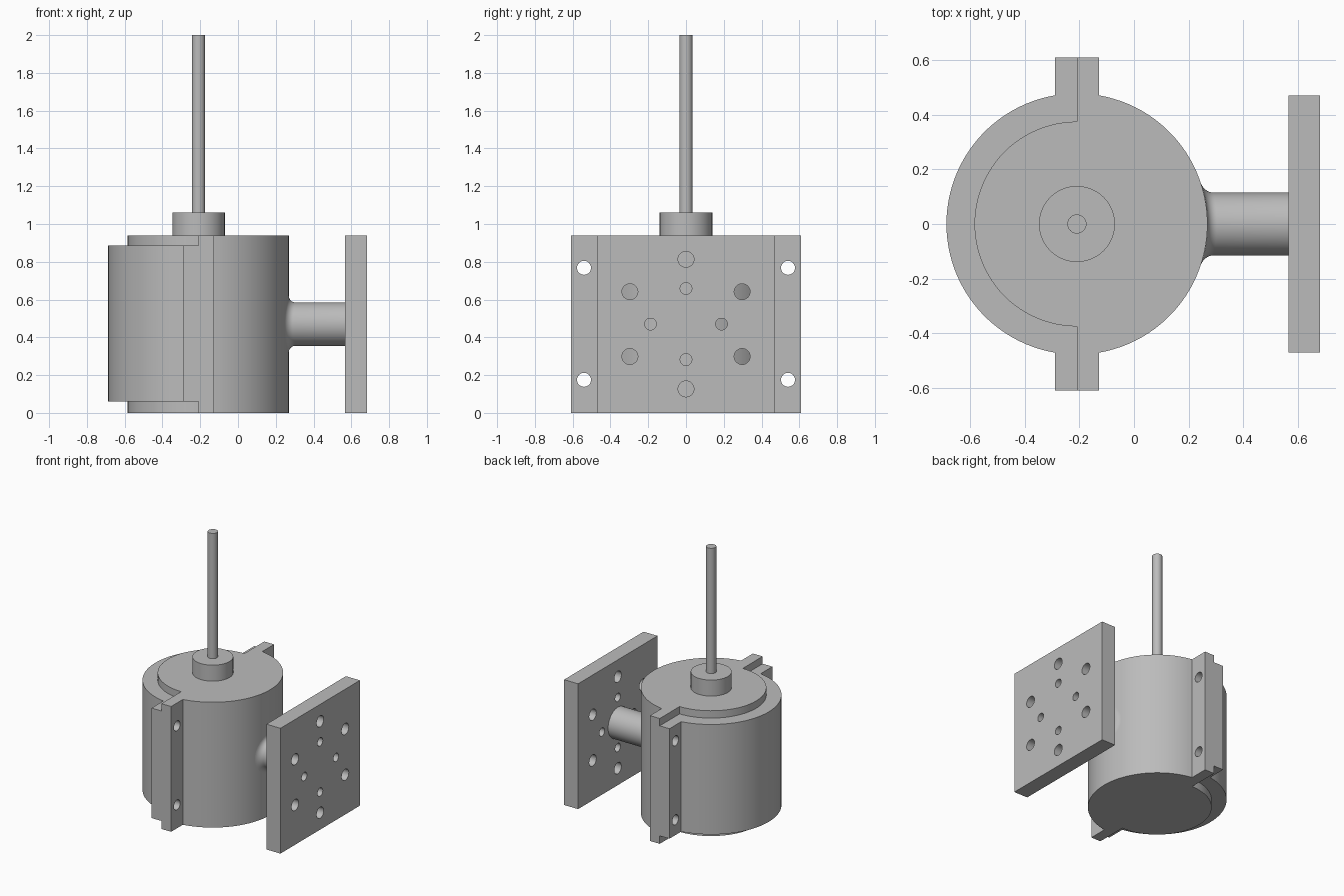
import bpy, bmesh, math
from mathutils import Matrix, Vector

if "Cube" in bpy.data.objects:
    bpy.data.objects.remove(bpy.data.objects["Cube"])

AXIS = -0.209            # x of the vertical body axis
OUTER, INNER = 0.478, 0.375
EAR_Y, EAR_W = 0.61, 0.081
HEIGHT = 0.94
MID = HEIGHT / 2

metal = bpy.data.materials.new("plain grey metal")
metal.use_nodes = True
grey = (0.5, 0.5, 0.5, 1)
metal.diffuse_color = grey
metal.node_tree.nodes["Principled BSDF"].inputs["Base Color"].default_value = grey


def finish(name, bm):
    bmesh.ops.recalc_face_normals(bm, faces=bm.faces)
    mesh = bpy.data.meshes.new(name)
    bm.to_mesh(mesh)
    bm.free()
    mesh.materials.append(metal)
    obj = bpy.data.objects.new(name, mesh)
    bpy.context.collection.objects.link(obj)
    return obj


def smooth(obj):
    bpy.ops.object.select_all(action='DESELECT')
    obj.select_set(True)
    bpy.context.view_layer.objects.active = obj
    bpy.ops.object.shade_smooth_by_angle(angle=math.radians(30))


def cylinder(name, radius, z0, z1, segments):
    bm = bmesh.new()
    bmesh.ops.create_cone(bm, cap_ends=True, segments=segments, radius1=radius, radius2=radius,
                          depth=z1 - z0, matrix=Matrix.Translation((AXIS, 0, (z0 + z1) / 2)))
    smooth(finish(name, bm))


def drill(obj, x, holes):
    """Cut round holes along x; each hole is (y, z, radius)."""
    bm = bmesh.new()
    turn = Matrix.Rotation(math.pi / 2, 4, 'Y')
    for y, z, r in holes:
        bmesh.ops.create_cone(bm, cap_ends=True, segments=32, radius1=r, radius2=r, depth=0.4,
                              matrix=Matrix.Translation((x, y, z)) @ turn)
    cutter = finish("hole_cutter", bm)
    cutter.hide_render = True
    mod = obj.modifiers.new("holes", 'BOOLEAN')
    mod.operation, mod.solver, mod.object = 'DIFFERENCE', 'EXACT', cutter
    bpy.context.view_layer.objects.active = obj
    bpy.ops.object.modifier_apply(modifier=mod.name)
    bpy.data.objects.remove(cutter)
    smooth(obj)


def arc(radius, start, end, steps=48):
    angles = [start + (end - start) * i / steps for i in range(steps + 1)]
    return [(radius * math.cos(a), radius * math.sin(a)) for a in angles]


def clamp_half(name, side, z0, z1):
    """Half ring with two bolting ears; side is +1 or -1 along x."""
    reach = math.acos(EAR_W / OUTER)
    profile = [(0, -EAR_Y), (EAR_W, -EAR_Y)] + arc(OUTER, -reach, reach)
    profile += [(EAR_W, EAR_Y), (0, EAR_Y)] + arc(INNER, math.pi / 2, -math.pi / 2)
    bm = bmesh.new()
    base = bm.faces.new([bm.verts.new((AXIS + side * x, y, z0)) for x, y in profile])
    top = bmesh.ops.extrude_face_region(bm, geom=[base])["geom"]
    bmesh.ops.translate(bm, vec=(0, 0, z1 - z0),
                        verts=[v for v in top if isinstance(v, bmesh.types.BMVert)])
    obj = finish(name, bm)
    drill(obj, AXIS, [(y, z, 0.037) for y in (-0.54, 0.54) for z in (0.175, 0.768)])


# Body, collar and shaft
cylinder("inner_body", INNER, 0, HEIGHT, 96)
cylinder("collar", 0.139, HEIGHT, 1.06, 64)
cylinder("shaft", 0.035, 1.06, 2, 32)

# Two clamp halves around the body
clamp_half("long_clamp_half", 1, 0, HEIGHT)
clamp_half("short_clamp_half", -1, 0.06, 0.885)

# Mounting plate with its bolt holes
PLATE_IN, PLATE_OUT = 0.566, 0.682
bm = bmesh.new()
bmesh.ops.create_cube(bm, size=1)
bmesh.ops.scale(bm, vec=(PLATE_OUT - PLATE_IN, 0.942, HEIGHT), verts=bm.verts)
bmesh.ops.translate(bm, vec=((PLATE_IN + PLATE_OUT) / 2, 0, MID), verts=bm.verts)
plate = finish("mounting_plate", bm)
bolts = [(0.343 * math.sin(k * math.pi / 3), MID + 0.343 * math.cos(k * math.pi / 3), 0.042)
         for k in range(6)]
pins = [(0.188 * math.sin(k * math.pi / 2), MID + 0.188 * math.cos(k * math.pi / 2), 0.031)
        for k in range(4)]
drill(plate, (PLATE_IN + PLATE_OUT) / 2, bolts + pins)

# Connecting arm, flared where it meets the curved clamp
ARM, FLARE, SIDES, STEPS = 0.115, 0.035, 64, 8
bm = bmesh.new()
rings = []
for k in range(STEPS + 2):
    t = min(k, STEPS) / STEPS * math.pi / 2
    r = ARM + FLARE * (1 - math.sin(t))
    ring = []
    for i in range(SIDES):
        a = 2 * math.pi * i / SIDES
        y, z = r * math.cos(a), MID + r * math.sin(a)
        x = AXIS + math.sqrt(OUTER ** 2 - y ** 2) + FLARE * (1 - math.cos(t))
        ring.append(bm.verts.new(Vector((PLATE_IN if k > STEPS else x, y, z))))
    rings.append(ring)
for low, high in zip(rings, rings[1:]):
    for i in range(SIDES):
        j = (i + 1) % SIDES
        bm.faces.new((low[i], low[j], high[j], high[i]))
smooth(finish("connecting_arm", bm))
